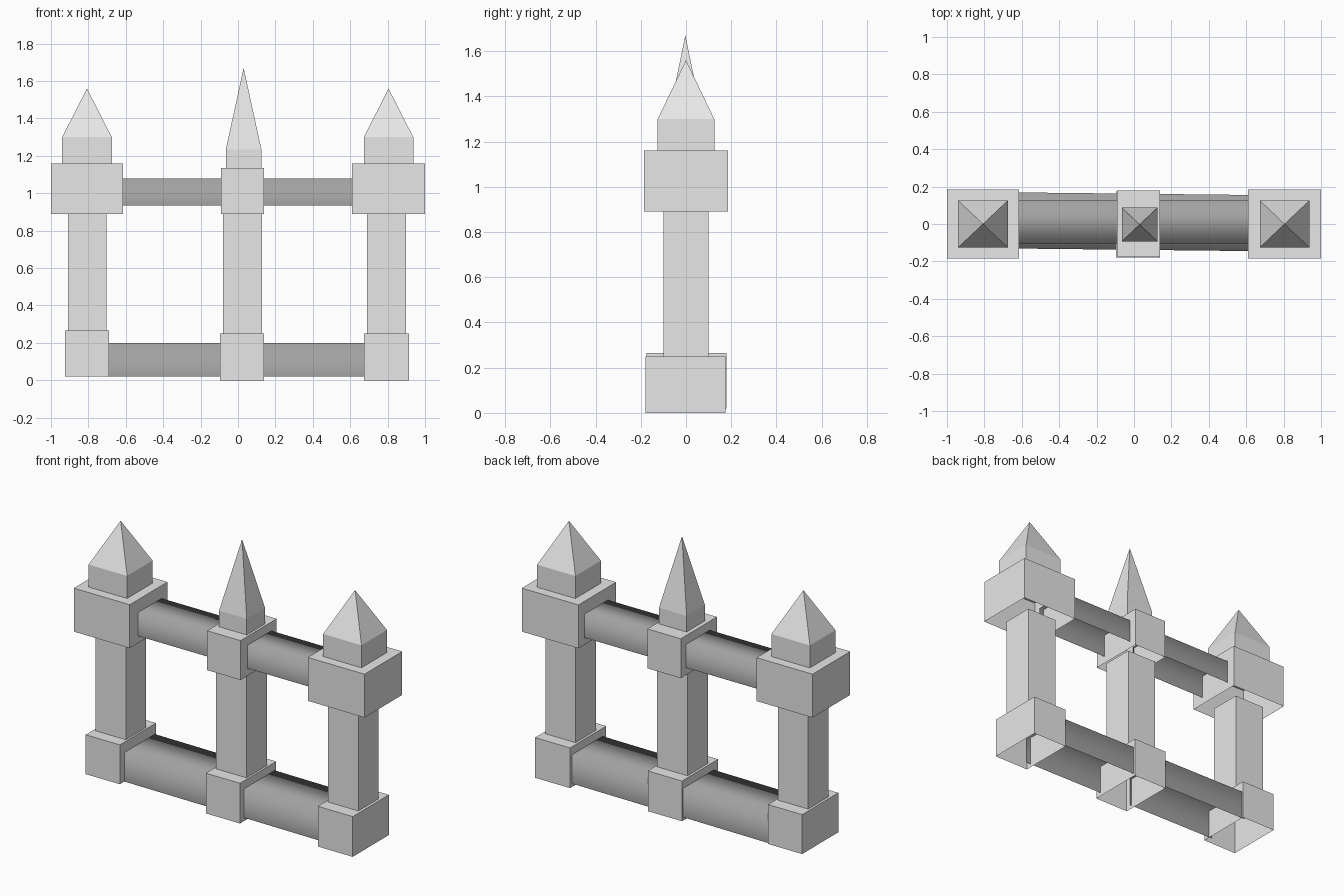
import bpy
import bmesh
from mathutils import Matrix, Vector

if "Cube" in bpy.data.objects:
    bpy.data.objects.remove(bpy.data.objects["Cube"], do_unlink=True)


def make_material(name, value):
    mat = bpy.data.materials.new(name)
    mat.use_nodes = True
    colour = (value, value, value, 1.0)
    mat.diffuse_color = colour
    mat.node_tree.nodes["Principled BSDF"].inputs["Base Color"].default_value = colour
    return mat


stone = make_material("light grey stone", 0.8)
metal = make_material("dark grey rail", 0.36)


def block(name, x, y, z, mat, open_sides=(), apex=None, skew=0.0, smooth=False):
    """Box between the given ranges; open_sides lists outward directions left off."""
    low, high = Vector((x[0], y[0], z[0])), Vector((x[1], y[1], z[1]))
    bm = bmesh.new()
    bmesh.ops.create_cube(bm, size=1.0, matrix=Matrix.Translation((low + high) / 2)
                          @ Matrix.Diagonal((high - low).to_4d()))
    bm.normal_update()
    gone = [f for f in bm.faces
            if any(f.normal.dot(Vector(d)) > 0.9 for d in open_sides)]
    bmesh.ops.delete(bm, geom=gone, context='FACES')
    if apex is not None:
        # Pull the middle of the top face up into a spire
        top = [f for f in bm.faces if f.normal.z > 0.9]
        tip = bmesh.ops.poke(bm, faces=top)["verts"][0]
        tip.co.z = apex
    for v in bm.verts:
        v.co.y += skew * v.co.x
    for f in bm.faces:
        f.smooth = smooth
    mesh = bpy.data.meshes.new(name)
    bm.to_mesh(mesh)
    bm.free()
    mesh.materials.append(mat)
    obj = bpy.data.objects.new(name, mesh)
    bpy.context.collection.objects.link(obj)
    return obj


UP, DOWN = (0, 0, 1), (0, 0, -1)
ENDS = [(1, 0, 0), (-1, 0, 0)]

# Bases, hollow underneath
block("right_base", (-0.925, -0.69), (-0.175, 0.18), (0.02, 0.265), stone, [DOWN])
block("middle_base", (-0.095, 0.14), (-0.18, 0.175), (0, 0.25), stone, [DOWN])
block("left_base", (0.675, 0.915), (-0.18, 0.175), (0, 0.25), stone, [DOWN])

# Columns
for name, x0, foot in (("right", -0.91, 0.26), ("middle", -0.08, 0.25), ("left", 0.69, 0.25)):
    block(name + "_column", (x0, x0 + 0.208), (-0.1, 0.1), (foot, 0.89), stone, [UP, DOWN])

# Capitals, hollow underneath
block("right_capital", (-1, -0.615), (-0.185, 0.185), (0.89, 1.16), stone, [DOWN])
block("middle_capital", (-0.09, 0.14), (-0.175, 0.18), (0.89, 1.135), stone, [DOWN])
block("left_capital", (0.61, 1), (-0.185, 0.185), (0.89, 1.16), stone, [DOWN])

# Pointed finials
block("right_finial", (-0.94, -0.675), (-0.125, 0.125), (1.16, 1.3), stone, [DOWN], 1.56)
block("middle_finial", (-0.065, 0.125), (-0.093, 0.087), (1.135, 1.235), stone, [DOWN], 1.67)
block("left_finial", (0.673, 0.937), (-0.125, 0.125), (1.16, 1.3), stone, [DOWN], 1.56)

# Softly shaded rails, open underneath and at the ends
for side, low_x, high_x in (("right", (-0.71, -0.085), (-0.64, -0.08)),
                            ("left", (0.13, 0.71), (0.13, 0.64))):
    block(side + "_lower_rail", low_x, (-0.138, 0.162), (0.02, 0.2), metal,
          [DOWN] + ENDS, skew=-0.011, smooth=True)
    block(side + "_upper_rail", high_x, (-0.105, 0.128), (0.935, 1.08), metal,
          [DOWN] + ENDS, smooth=True)
